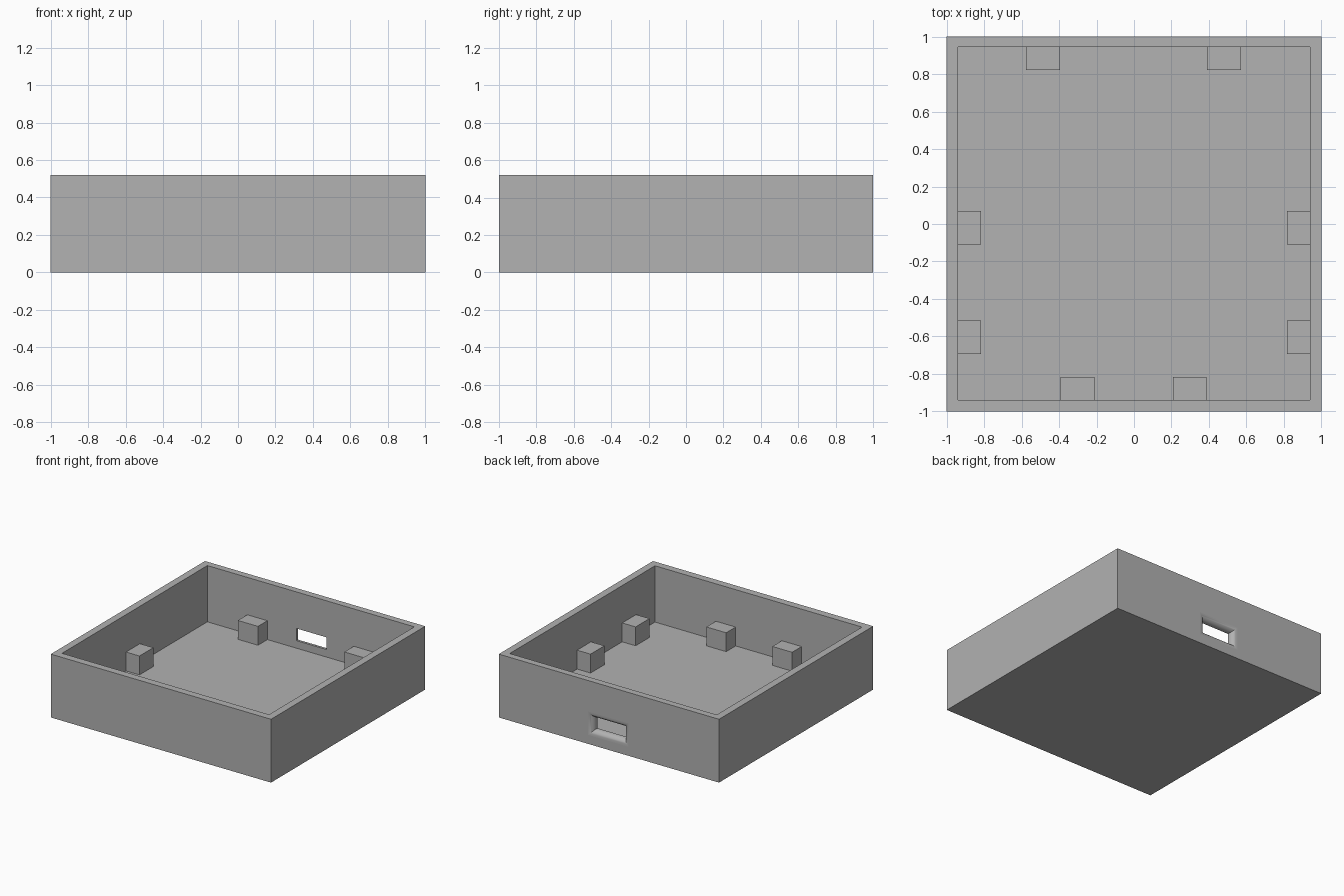
import bpy, bmesh, math

old = bpy.data.objects.get("Cube")
if old:
    bpy.data.objects.remove(old, do_unlink=True)

HEIGHT, FLOOR, BLOCK_TOP = 0.52, 0.058, 0.213
INNER, INNER_BACK = 0.94, 0.945

grey = bpy.data.materials.new("plain grey")
grey.use_nodes = True
colour = (0.445, 0.445, 0.445, 1)
grey.diffuse_color = colour
grey.node_tree.nodes["Principled BSDF"].inputs["Base Color"].default_value = colour


def make_object(name, bm):
    bmesh.ops.recalc_face_normals(bm, faces=bm.faces)
    mesh = bpy.data.meshes.new(name)
    bm.to_mesh(mesh)
    bm.free()
    mesh.materials.append(grey)
    obj = bpy.data.objects.new(name, mesh)
    bpy.context.collection.objects.link(obj)
    return obj


def box(name, x0, x1, y0, y1, z0, z1):
    bm = bmesh.new()
    bmesh.ops.create_cube(bm, size=1)
    for v in bm.verts:
        v.co = (x0 if v.co.x < 0 else x1,
                y0 if v.co.y < 0 else y1,
                z0 if v.co.z < 0 else z1)
    return make_object(name, bm)


def flared_cutter(name, cx, cz, half_w, half_h, radius, steps=8):
    """Rectangular tunnel whose outer rim rounds into the back wall."""
    profile = [(0.85, 0)]
    for i in range(steps + 1):
        a = math.pi / 2 * i / steps
        profile.append((1 - radius + radius * math.sin(a), radius - radius * math.cos(a)))
    profile.append((1.05, radius))
    bm = bmesh.new()
    rings = []
    for y, grow in profile:
        w, h = half_w + grow, half_h + grow
        rings.append([bm.verts.new((cx + sx * w, y, cz + sz * h))
                      for sx, sz in ((-1, -1), (1, -1), (1, 1), (-1, 1))])
    for a, b in zip(rings, rings[1:]):
        for i in range(4):
            j = (i + 1) % 4
            bm.faces.new((a[i], a[j], b[j], b[i]))
    bm.faces.new(rings[0])
    bm.faces.new(rings[-1])
    return make_object(name, bm)


# Open tray with a hollow interior and a flared slot in the back wall
tray = box("tray", -1, 1, -1, 1, 0, HEIGHT)
cutters = [box("cavity_cutter", -INNER, INNER, -INNER, INNER_BACK, FLOOR, HEIGHT + 0.2),
           flared_cutter("slot_cutter", 0.006, 0.17, 0.137, 0.05, 0.046)]
bpy.context.view_layer.objects.active = tray
tray.select_set(True)
for cutter in cutters:
    cutter.hide_render = True
    mod = tray.modifiers.new(cutter.name, "BOOLEAN")
    mod.operation = "DIFFERENCE"
    mod.solver = "EXACT"
    mod.object = cutter
    bpy.ops.object.modifier_apply(modifier=mod.name)
for cutter in cutters:
    bpy.data.objects.remove(cutter, do_unlink=True)

# Smooth the rounded rim only; the flat walls stay flat
bpy.ops.object.shade_smooth_by_angle(angle=math.radians(30))
for face in tray.data.polygons:
    if max(abs(c) for c in face.normal) > 0.9999:
        face.use_smooth = False

# Support blocks along the side walls
for label, y in (("middle", -0.11), ("front", -0.695)):
    box("left_block_" + label, 0.818, INNER, y, y + 0.18, FLOOR, BLOCK_TOP)
    box("right_block_" + label, -INNER, -0.818, y, y + 0.18, FLOOR, BLOCK_TOP)

# Support blocks along the back and front walls
for label, x in (("left", 0.39), ("right", -0.577)):
    box("back_block_" + label, x, x + 0.182, 0.823, INNER_BACK, FLOOR, BLOCK_TOP)
for label, x in (("left", 0.207), ("right", -0.392)):
    box("front_block_" + label, x, x + 0.18, -INNER, -0.817, FLOOR, BLOCK_TOP)
